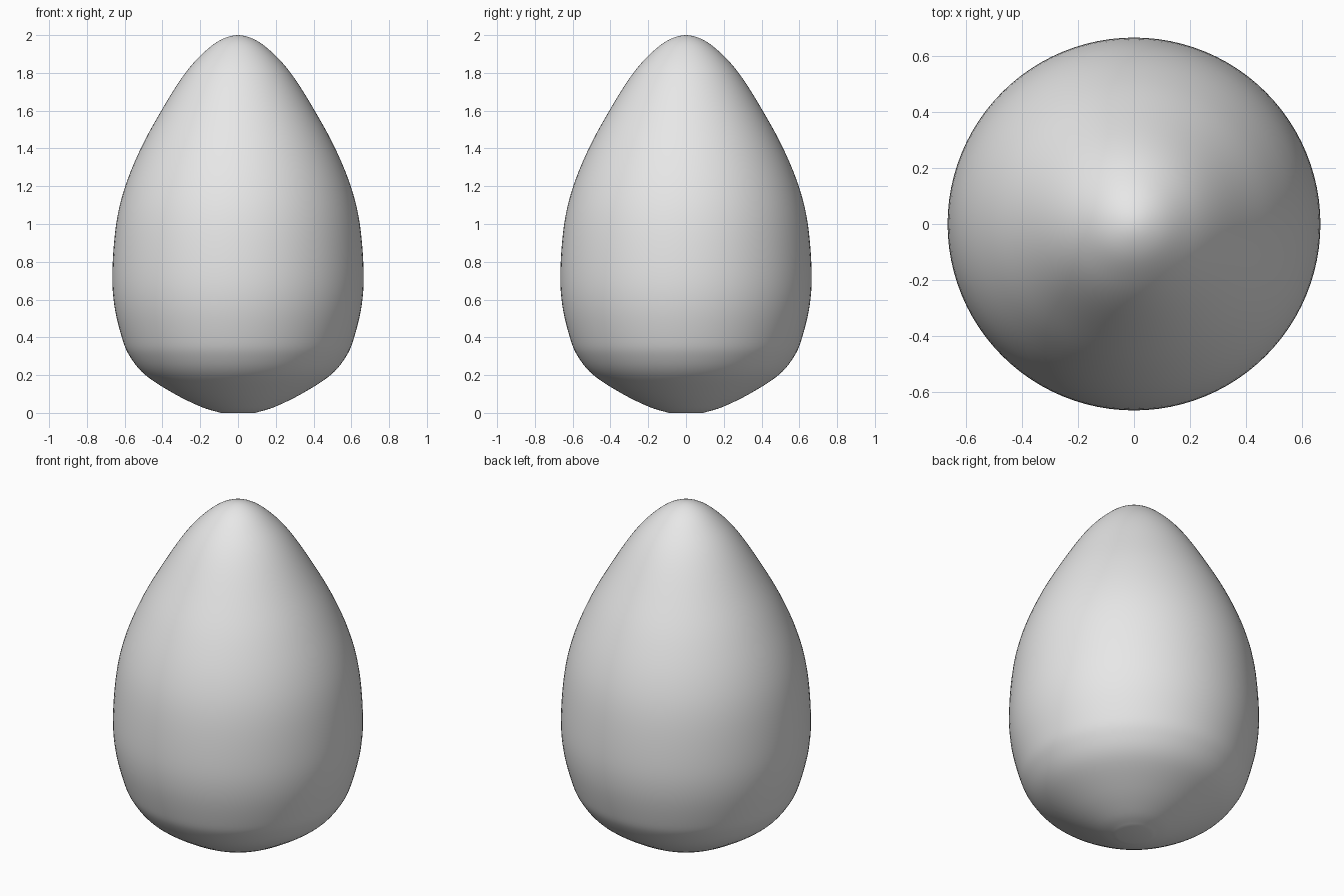
import bpy, bmesh, math
from mathutils import Vector

if "Cube" in bpy.data.objects:
    bpy.data.objects.remove(bpy.data.objects["Cube"])

# Egg silhouette: (radius, height) from the flat base to the tip
PROFILE = [(0.09, 0.0), (0.19, 0.03), (0.335, 0.1), (0.49, 0.2), (0.573, 0.3),
           (0.615, 0.4), (0.655, 0.57), (0.665, 0.75), (0.645, 1.0), (0.597, 1.2),
           (0.51, 1.41), (0.40, 1.61), (0.293, 1.78), (0.2, 1.89), (0.1, 1.97), (0.0, 2.0)]
SIDES, STEPS = 96, 5


def smooth_curve(points, steps):
    """Catmull-Rom curve through the profile points."""
    p = [Vector(q) for q in points]
    p = [2 * p[0] - p[1]] + p + [Vector((-p[-2].x, p[-2].y))]
    out = []
    for i in range(1, len(p) - 2):
        a, b, c, d = p[i - 1:i + 3]
        for k in range(steps):
            t = k / steps
            out.append(0.5 * (2 * b + (c - a) * t + (2 * a - 5 * b + 4 * c - d) * t * t
                              + (3 * b - a - 3 * c + d) * t ** 3))
    return out


# Egg body: rings lofted around z, closed with a flat base and a tip
bm = bmesh.new()
rings = []
for q in smooth_curve(PROFILE, STEPS):
    rings.append([bm.verts.new((q.x * math.cos(2 * math.pi * s / SIDES),
                                q.x * math.sin(2 * math.pi * s / SIDES), max(q.y, 0)))
                  for s in range(SIDES)])
tip = bm.verts.new((0, 0, 2))
for s in range(SIDES):
    n = (s + 1) % SIDES
    for lo, hi in zip(rings, rings[1:]):
        bm.faces.new((lo[s], lo[n], hi[n], hi[s]))
    bm.faces.new((rings[-1][s], rings[-1][n], tip))
bm.faces.new(rings[0][::-1])
for f in bm.faces:
    f.smooth = True
mesh = bpy.data.meshes.new("egg")
bm.to_mesh(mesh)
bm.free()

# Shell colour
mat = bpy.data.materials.new("light_grey_shell")
mat.diffuse_color = (0.8, 0.8, 0.8, 1)
mat.use_nodes = True
mat.node_tree.nodes["Principled BSDF"].inputs["Base Color"].default_value = mat.diffuse_color
mesh.materials.append(mat)
egg = bpy.data.objects.new("egg", mesh)
bpy.context.collection.objects.link(egg)
